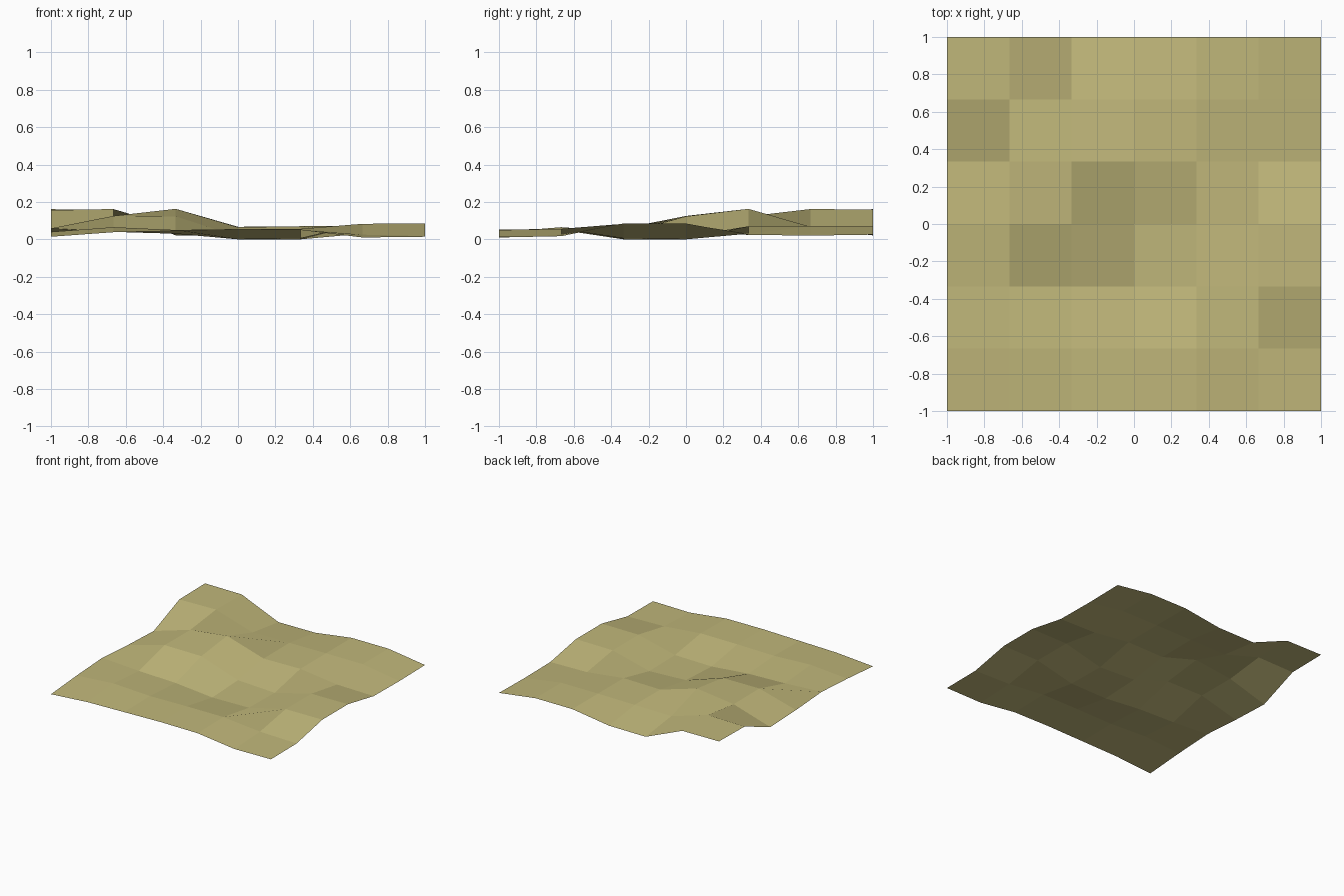
import bpy, bmesh

if "Cube" in bpy.data.objects:
    bpy.data.objects.remove(bpy.data.objects["Cube"])

# Heights in hundredths of a unit, rows from front (y = -1) to back (y = 1)
HEIGHTS = [
    [1.4, 3.8, 4.5, 5.2, 5.0, 1.0, 1.4],
    [4.0, 6.5, 5.0, 5.5, 5.6, 2.5, 1.7],
    [5.9, 4.0, 3.0, 0.0, 0.5, 8.3, 8.5],
    [3.7, 12.5, 12.3, 1.5, 0.0, 8.2, 8.5],
    [2.4, 12.3, 16.3, 6.5, 7.0, 3.0, 2.4],
    [15.6, 16.2, 6.3, 6.7, 7.0, 7.0, 2.0],
    [16.1, 15.9, 2.1, 2.3, 7.0, 7.0, 2.5],
]
N = len(HEIGHTS) - 1

# One sandy colour for the whole sheet
sand = bpy.data.materials.new("dry_sand")
sand.diffuse_color = (0.53, 0.475, 0.195, 1.0)
sand.use_nodes = True
sand.node_tree.nodes["Principled BSDF"].inputs["Base Color"].default_value = sand.diffuse_color

# Open sheet of flat quads
bm = bmesh.new()
grid = [[bm.verts.new((2 * i / N - 1, 2 * j / N - 1, h / 100))
         for i, h in enumerate(row)] for j, row in enumerate(HEIGHTS)]
for j in range(N):
    for i in range(N):
        bm.faces.new((grid[j][i], grid[j][i + 1],
                      grid[j + 1][i + 1], grid[j + 1][i]))

mesh = bpy.data.meshes.new("uneven_ground")
bm.to_mesh(mesh)
bm.free()
mesh.materials.append(sand)
ground = bpy.data.objects.new("uneven_ground", mesh)
bpy.context.collection.objects.link(ground)
